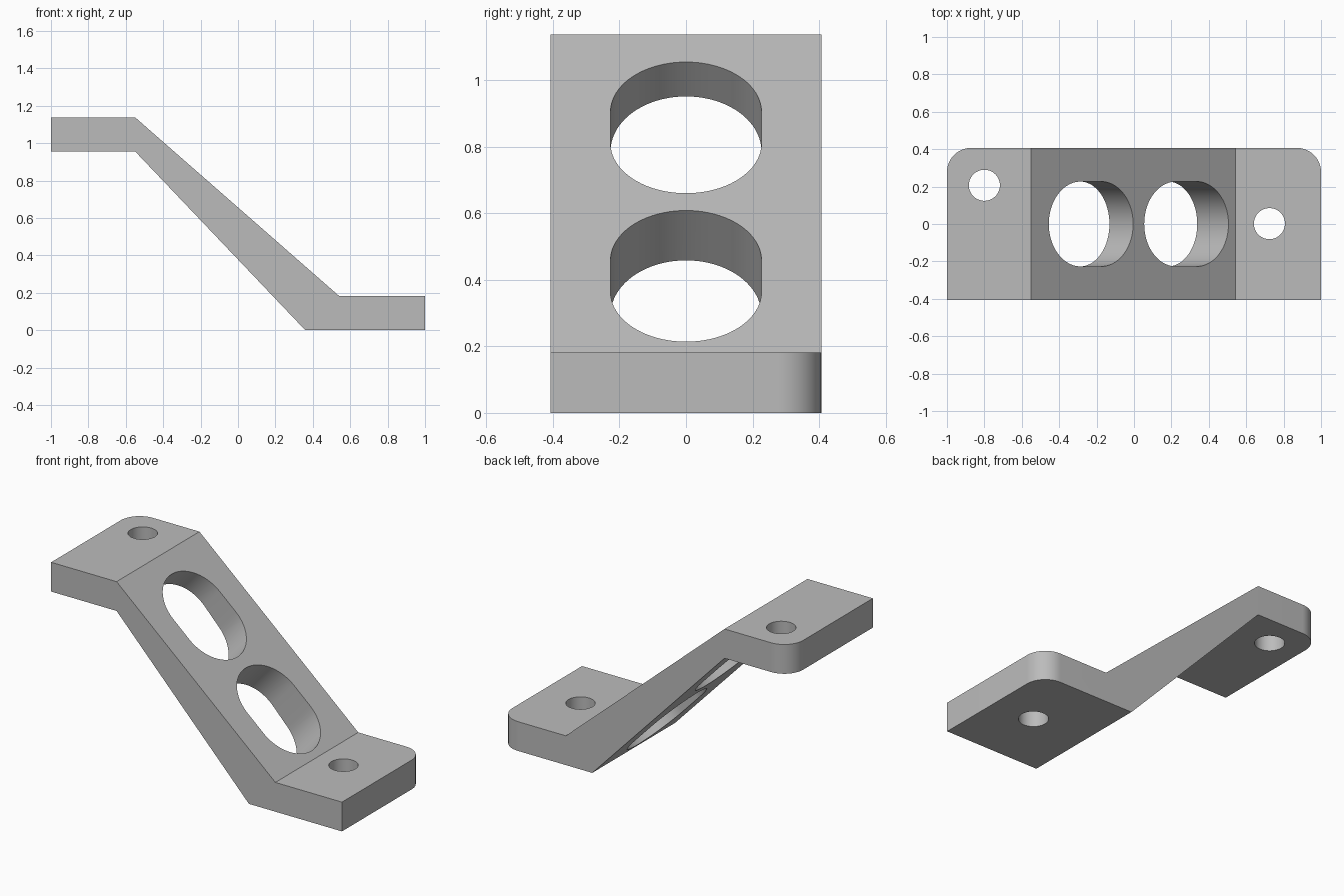
import bpy
import bmesh
from math import atan2, cos, sin, pi
from mathutils import Vector

if "Cube" in bpy.data.objects:
    bpy.data.objects.remove(bpy.data.objects["Cube"], do_unlink=True)

HALF_WIDTH = 0.407
CORNER_RADIUS = 0.13
BEND_TOP, BEND_LOW = Vector((-0.55, 1.138)), Vector((0.542, 0.182))
SLOPE = atan2(BEND_TOP.y - BEND_LOW.y, BEND_LOW.x - BEND_TOP.x)

grey = bpy.data.materials.new("light_grey")
grey.use_nodes = True
colour = (0.5, 0.5, 0.5, 1)
grey.diffuse_color = colour
grey.node_tree.nodes["Principled BSDF"].inputs["Base Color"].default_value = colour


def make_object(name, bm):
    bmesh.ops.recalc_face_normals(bm, faces=bm.faces)
    mesh = bpy.data.meshes.new(name)
    bm.to_mesh(mesh)
    bm.free()
    mesh.materials.append(grey)
    obj = bpy.data.objects.new(name, mesh)
    bpy.context.collection.objects.link(obj)
    return obj


def prism(name, points, offset):
    """Extrude a closed outline by a vector."""
    bm = bmesh.new()
    face = bm.faces.new([bm.verts.new(p) for p in points])
    extruded = bmesh.ops.extrude_face_region(bm, geom=[face])
    moved = [v for v in extruded["geom"] if isinstance(v, bmesh.types.BMVert)]
    bmesh.ops.translate(bm, verts=moved, vec=offset)
    return make_object(name, bm)


def slot_cutter(name, location, radius, straight, tilt=0, steps=40):
    """Round-ended cutter; a straight length of zero gives a cylinder."""
    outline = []
    for side in (1, -1):
        for i in range(steps + (straight > 0)):
            a = -pi / 2 + pi * i / steps
            outline.append((side * (straight / 2 + radius * cos(a)),
                            side * radius * sin(a), -0.5))
    cutter = prism(name, outline, (0, 0, 1))
    cutter.location = location
    cutter.rotation_euler.y = tilt
    cutter.hide_render = True
    return cutter


# Side profile of the bracket, extruded across its width
profile = [(-1, 0.956), (-0.55, 0.956), (0.36, 0), (1, 0),
           (1, BEND_LOW.y), BEND_LOW, BEND_TOP, (-1, BEND_TOP.y)]
bracket = prism("offset_bracket", [(x, -HALF_WIDTH, z) for x, z in profile],
                (0, 2 * HALF_WIDTH, 0))

# Rounded rear corners on both flanges
bm = bmesh.new()
bm.from_mesh(bracket.data)
corners = [e for e in bm.edges
           if all(abs(v.co.x) > 0.99 and v.co.y > 0 for v in e.verts)
           and abs(e.verts[0].co.x - e.verts[1].co.x) < 0.01]
bmesh.ops.bevel(bm, geom=corners, offset=CORNER_RADIUS, offset_type='OFFSET',
                segments=20, profile=0.5, affect='EDGES')
bm.to_mesh(bracket.data)
bm.free()

# Bolt holes, then lightening slots square to the slope
cutters = [slot_cutter("upper_bolt_cutter", (-0.8, 0.207, 1.05), 0.083, 0),
           slot_cutter("lower_bolt_cutter", (0.724, 0.002, 0.1), 0.083, 0)]
for name, x in (("upper_slot_cutter", -0.23), ("lower_slot_cutter", 0.28)):
    t = (x - BEND_TOP.x) / (BEND_LOW.x - BEND_TOP.x)
    z = BEND_TOP.lerp(BEND_LOW, t).y
    cutters.append(slot_cutter(name, (x, 0, z), 0.227, 0.145, SLOPE))

bpy.context.view_layer.objects.active = bracket
bracket.select_set(True)
for cutter in cutters:
    cut = bracket.modifiers.new(cutter.name, 'BOOLEAN')
    cut.operation = 'DIFFERENCE'
    cut.solver = 'EXACT'
    cut.object = cutter
    bpy.ops.object.modifier_apply(modifier=cut.name)
    bpy.data.objects.remove(cutter, do_unlink=True)

bpy.ops.object.shade_smooth_by_angle(angle=pi / 9)
